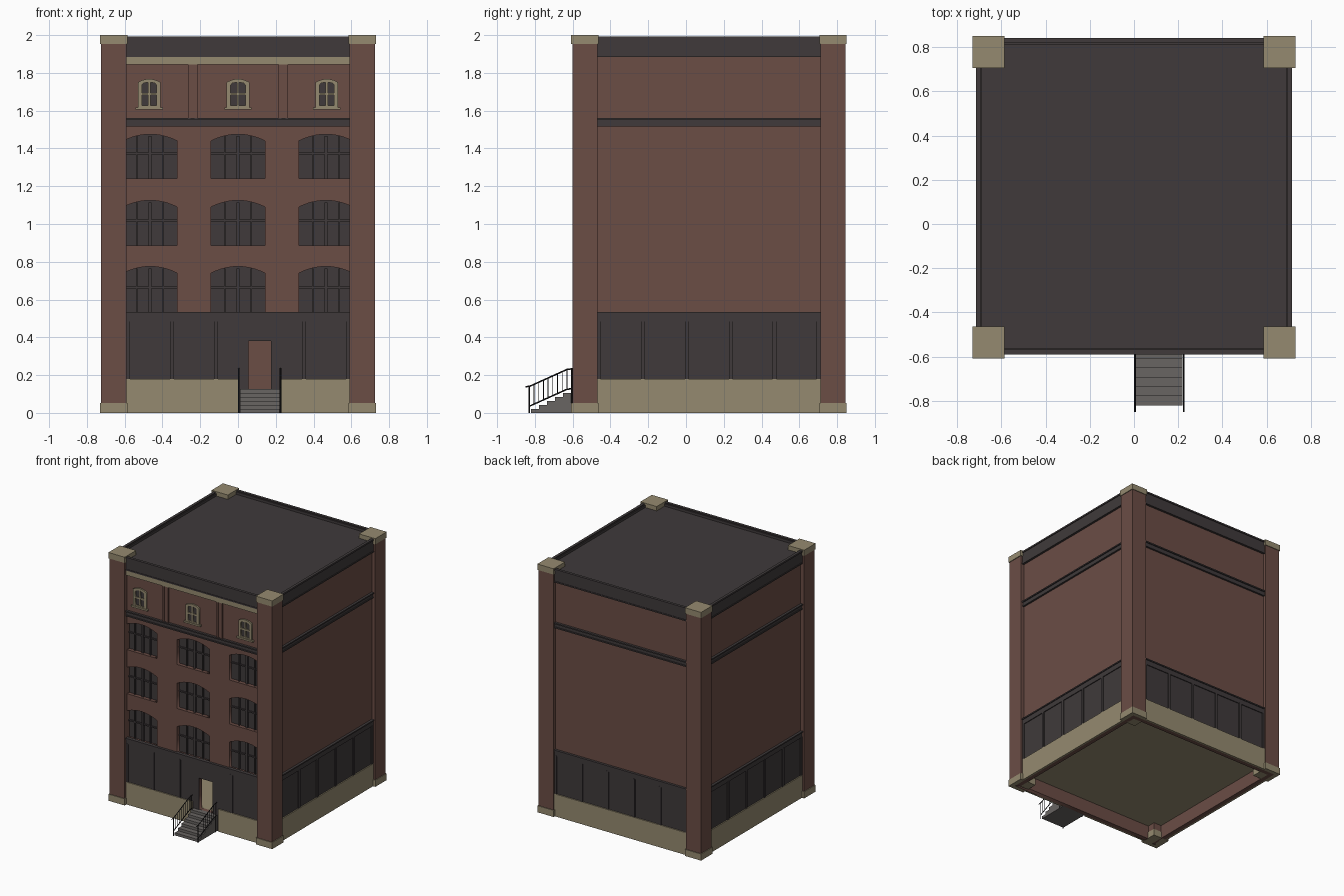
import bpy, bmesh, math

if "Cube" in bpy.data.objects:
    bpy.data.objects.remove(bpy.data.objects["Cube"])


def material(name, rgb):
    m = bpy.data.materials.new(name)
    m.diffuse_color = (*rgb, 1)
    m.use_nodes = True
    m.node_tree.nodes["Principled BSDF"].inputs["Base Color"].default_value = m.diffuse_color
    return m


BRICK = material("brick", (0.147, 0.074, 0.060))
DARK = material("dark_metal", (0.050, 0.042, 0.043))
STONE = material("sandstone", (0.300, 0.255, 0.160))
STEP = material("grey_step", (0.140, 0.128, 0.122))
IRON = material("black_iron", (0.012, 0.011, 0.012))

# outer faces of the brick walls
X, YF, YB, T = 0.695, -0.57, 0.82, 0.035


def boxes(name, items, mat):
    """One object made of boxes given as x0, x1, y0, y1, z0, z1."""
    bm = bmesh.new()
    for x0, x1, y0, y1, z0, z1 in items:
        cube = bmesh.ops.create_cube(bm, size=1)
        for v in cube["verts"]:
            v.co = (x0 if v.co.x < 0 else x1,
                    y0 if v.co.y < 0 else y1,
                    z0 if v.co.z < 0 else z1)
    me = bpy.data.meshes.new(name)
    bm.to_mesh(me)
    bm.free()
    me.materials.append(mat)
    ob = bpy.data.objects.new(name, me)
    bpy.context.collection.objects.link(ob)
    return ob


def ring(name, out, z0, z1, mat, depth=0.03, front=True):
    """A band around the building, standing out from the walls."""
    a, b, c = X + out, YF - out, YB + out
    items = [(-a, -a + depth, b, c, z0, z1), (a - depth, a, b, c, z0, z1),
             (-a + depth, a - depth, c - depth, c, z0, z1)]
    if front:
        items.append((-a + depth, a - depth, b, b + depth, z0, z1))
    return boxes(name, items, mat)


def to_mesh(ob, mat):
    bpy.ops.object.select_all(action='DESELECT')
    ob.select_set(True)
    bpy.context.view_layer.objects.active = ob
    bpy.ops.object.convert(target='MESH')
    ob = bpy.context.object
    ob.data.materials.clear()
    ob.data.materials.append(mat)
    return ob


def curve_object(name, loops, dims, closed):
    cu = bpy.data.curves.new(name, 'CURVE')
    cu.dimensions = dims
    for pts in loops:
        sp = cu.splines.new('POLY')
        sp.points.add(len(pts) - 1)
        for p, co in zip(sp.points, pts):
            p.co = (*co, 0, 1) if len(co) == 2 else (*co, 1)
        sp.use_cyclic_u = closed
    ob = bpy.data.objects.new(name, cu)
    bpy.context.collection.objects.link(ob)
    return ob


def plate(name, loops, y0, y1, mat):
    """Upright plate with holes: outline and holes are x, z loops."""
    ob = curve_object(name, loops, '2D', True)
    ob.data.fill_mode = 'BOTH'
    ob.data.extrude = (y1 - y0) / 2
    ob.rotation_euler.x = math.pi / 2
    ob.location.y = (y0 + y1) / 2
    return to_mesh(ob, mat)


def rods(name, paths, radius, mat):
    ob = curve_object(name, paths, '3D', False)
    ob.data.bevel_depth = radius
    ob.data.bevel_resolution = 0
    ob.data.use_fill_caps = True
    return to_mesh(ob, mat)


def rect(x0, x1, z0, z1):
    return [(x0, z0), (x1, z0), (x1, z1), (x0, z1)]


def arch(cx, hw, z0, z1, rise, n=10):
    """Rectangle with a shallow arched top."""
    top = [(cx + hw * (1 - 2 * i / n), z1 - rise * (1 - 2 * i / n) ** 2)
           for i in range(n + 1)]
    return [(cx - hw, z0), (cx + hw, z0)] + top


# brick walls, with arched window holes and an open doorway in the front
bays = (-0.465, 0, 0.465)
floors = ((0.53, 0.775), (0.885, 1.125), (1.24, 1.475))
DX0, DX1, DZ0, DZ1 = 0.055, 0.175, 0.125, 0.38
holes = [arch(x, 0.143, z0, z1, 0.035) for x in bays for z0, z1 in floors]
plate("front_wall", [rect(-X, X, 0, 1.95), rect(DX0, DX1, DZ0, DZ1)] + holes,
      YF, YF + T, BRICK)
ring("side_and_back_walls", 0, 0, 1.95, BRICK, T, front=False)

# floor and roof slabs
boxes("floor", [(-X + T, X - T, YF + T, YB - T, 0.11, 0.125)], STONE)
boxes("roof", [(-X, X, YF, YB, 1.95, 1.965)], DARK)

# corner columns with stone bases and caps
corners = [(sx * 0.6575, y) for sx in (-1, 1) for y in (-0.535, 0.778)]
for name, r, z0, z1, mat in (("columns", 0.067, 0.04, 1.96, BRICK),
                             ("column_bases", 0.0725, 0, 0.053, STONE),
                             ("column_caps", 0.0725, 1.953, 2.0, STONE)):
    boxes(name, [(x - r, x + r, y - r, y + r, z0, z1) for x, y in corners], mat)

# stone plinth, left open behind the stairs
ring("plinth", 0.015, 0, 0.18, STONE, 0.015, front=False)
boxes("front_plinth", [(-0.66, 0.0, YF - 0.015, YF, 0, 0.18),
                       (0.23, 0.66, YF - 0.015, YF, 0, 0.18)], STONE)

# dark ground floor cladding
ring("cladding", 0.006, 0.17, 0.49, DARK, 0.006, front=False)
plate("front_cladding", [rect(-0.69, 0.69, 0.0, 0.49), rect(DX0, DX1, DZ0, DZ1)],
      YF - 0.006, YF, DARK)

# cladding mullions on all four sides
bars = []
for i in range(6):
    d = -0.582 + i * 0.2328
    yc = 0.12 + d
    w = 0.010
    bars += [(s * X, s * (X + 0.014), yc - w, yc + w, 0.18, 0.49) for s in (-1, 1)]
    bars.append((d - w, d + w, YB, YB + 0.014, 0.18, 0.49))
    if i != 3:
        bars.append((d - w, d + w, YF - 0.014, YF, 0.18, 0.49))
boxes("cladding_mullions", bars, DARK)

# horizontal cornices: body plus projecting lips
ring("shop_cornice", 0.013, 0.485, 0.525, DARK)
ring("shop_cornice_lip", 0.02, 0.525, 0.535, DARK)
ring("belt_course", 0.010, 1.52, 1.56, DARK)
ring("belt_lip_low", 0.015, 1.515, 1.525, DARK)
ring("belt_lip_high", 0.019, 1.55, 1.56, DARK)
ring("roof_cornice", 0.014, 1.89, 1.985, DARK, 0.022)
ring("roof_cornice_lip_low", 0.018, 1.885, 1.895, DARK, 0.022)
ring("roof_cornice_lip_high", 0.02, 1.98, 1.993, DARK, 0.022)

# stone frieze and paired brick strips on the top floor
boxes("frieze", [(-0.65, 0.65, YF - 0.012, YF, 1.845, 1.887)], STONE)
boxes("brick_strips", [(s * 0.24 + o - 0.007, s * 0.24 + o + 0.007, YF - 0.012,
                        YF, 1.56, 1.845) for s in (-1, 1) for o in (-0.018, 0.018)]
      + [(s * 0.24 - 0.012, s * 0.24 + 0.012, YF - 0.005, YF, 1.56, 1.845)
         for s in (-1, 1)], BRICK)

# large arched windows: glass set back, with mullions and a transom
glass, frames = [], []
for x in bays:
    for k, (z0, z1) in enumerate(floors):
        glass.append((x - 0.15, x + 0.15, YF + 0.03, YF + 0.04, z0 - 0.01, z1 + 0.01))
        for o in (-0.07, 0, 0.07):
            w = 0.008 if o == 0 else 0.004
            frames.append((x + o - w, x + o + w, YF + 0.016, YF + 0.03, z0, z1 - 0.01))
        zt = z0 + 0.134
        frames.append((x - 0.143, x + 0.143, YF + 0.02, YF + 0.03, zt - 0.005, zt + 0.005))
boxes("window_glass", glass, DARK)
boxes("window_mullions", frames, DARK)

# small top floor windows with stone frames and sills
for x in (-0.47, 0, 0.47):
    panes = [rect(x + a, x + b, 1.628, 1.682)
             for a, b in ((-0.039, -0.006), (0.006, 0.039))]
    for s in (-1, 1):
        panes.append([(x + s * 0.006, 1.694), (x + s * 0.039, 1.694),
                      (x + s * 0.039, 1.735), (x + s * 0.03, 1.746),
                      (x + s * 0.006, 1.75)])
    plate("top_window_frame", [arch(x, 0.06, 1.61, 1.768, 0.018)] + panes,
          YF - 0.012, YF, STONE)
    plate("top_window_glass", [rect(x - 0.045, x + 0.045, 1.62, 1.752)],
          YF - 0.004, YF, DARK)
boxes("top_window_sills", [(x - 0.072, x + 0.072, YF - 0.018, YF, 1.605, 1.618)
                           for x in (-0.47, 0, 0.47)], STONE)

# front stairs
boxes("stairs", [(0.01, 0.22, -0.82 + i * 0.042, YF, i * 0.021, (i + 1) * 0.021)
                 for i in range(6)], STEP)

# iron railings: handrail, lower rail, posts and balusters
rails, posts, balusters = [], [], []
for x in (0.005, 0.225):
    rails.append([(x, -0.85, 0.138), (x, -0.825, 0.142), (x, -0.63, 0.23), (x, -0.59, 0.235)])
    rails.append([(x, -0.83, 0.035), (x, -0.63, 0.125), (x, -0.59, 0.13)])
    posts += [[(x, -0.83, 0), (x, -0.83, 0.14)], [(x, -0.605, 0), (x, -0.605, 0.235)]]
    for i in range(1, 9):
        y = -0.83 + i * 0.025
        z = 0.035 + (y + 0.83) * 0.45
        balusters.append([(x, y, z), (x, y, z + 0.105)])
rods("handrails", rails, 0.004, IRON)
rods("rail_posts", posts, 0.004, IRON)
rods("balusters", balusters, 0.002, IRON)
